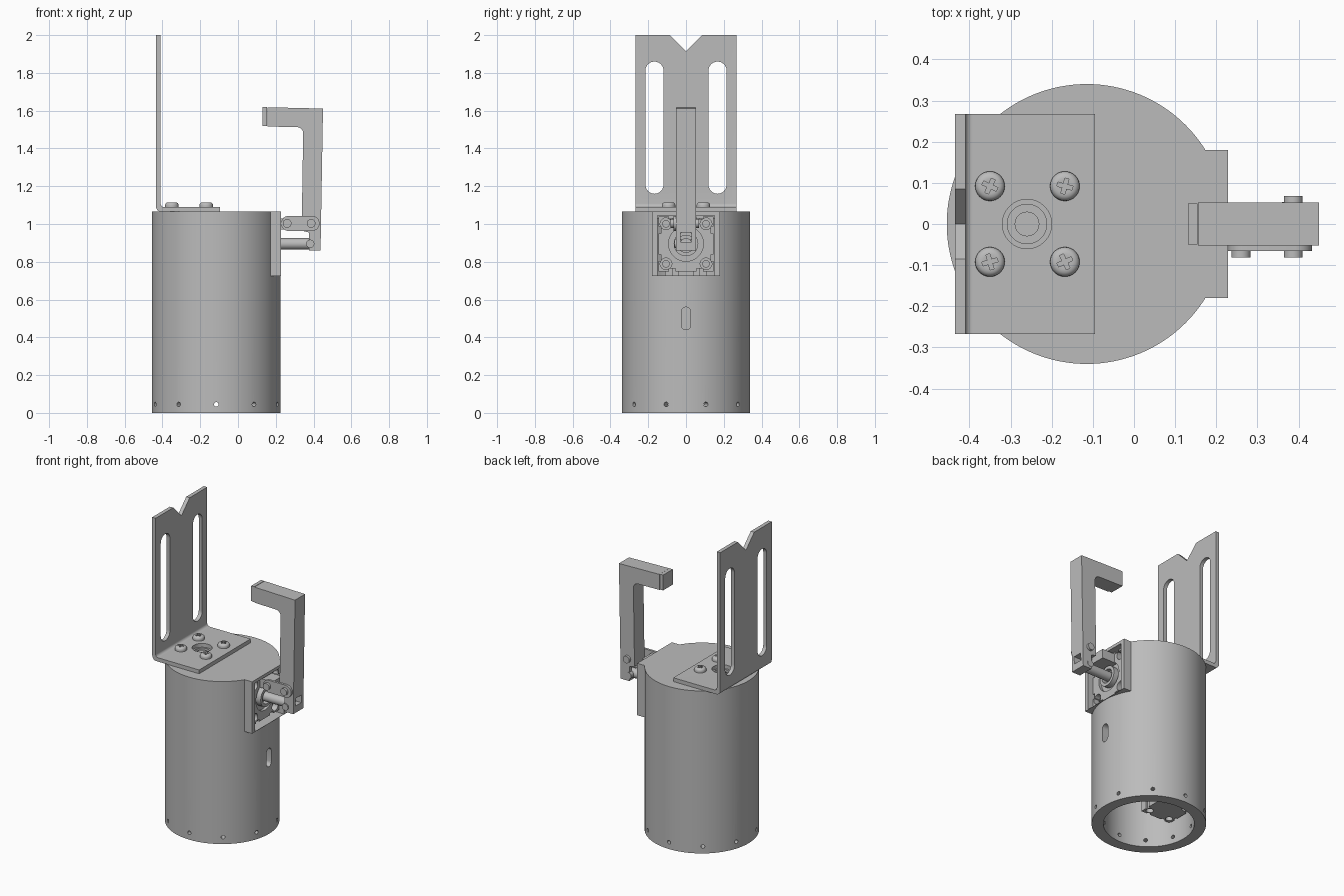
import bpy, bmesh, math
from mathutils import Vector

if "Cube" in bpy.data.objects:
    bpy.data.objects.remove(bpy.data.objects["Cube"])

grey = bpy.data.materials.new("plain grey metal")
grey.diffuse_color = (0.5, 0.5, 0.5, 1)
grey.use_nodes = True
grey.node_tree.nodes["Principled BSDF"].inputs["Base Color"].default_value = grey.diffuse_color


def finish(name, bm):
    bmesh.ops.recalc_face_normals(bm, faces=bm.faces)
    me = bpy.data.meshes.new(name)
    bm.to_mesh(me)
    bm.free()
    me.materials.append(grey)
    ob = bpy.data.objects.new(name, me)
    bpy.context.collection.objects.link(ob)
    return ob


def prism(name, pts, axis, a, b):
    """Extrude a 2D outline along an axis: x uses (y,z), y uses (x,z), z uses (x,y)."""
    bm = bmesh.new()
    place = {'x': lambda u, v: (a, u, v), 'y': lambda u, v: (u, a, v), 'z': lambda u, v: (u, v, a)}[axis]
    face = bm.faces.new([bm.verts.new(place(u, v)) for u, v in pts])
    ext = bmesh.ops.extrude_face_region(bm, geom=[face])
    step = Vector([(b - a) if k == axis else 0 for k in 'xyz'])
    bmesh.ops.translate(bm, vec=step, verts=[g for g in ext['geom'] if isinstance(g, bmesh.types.BMVert)])
    return finish(name, bm)


def box(name, x0, x1, y0, y1, z0, z1):
    return prism(name, [(x0, y0), (x1, y0), (x1, y1), (x0, y1)], 'z', z0, z1)


def rod(name, p0, p1, r, seg=32):
    p0, p1 = Vector(p0), Vector(p1)
    bm = bmesh.new()
    bmesh.ops.create_cone(bm, cap_ends=True, segments=seg, radius1=r, radius2=r, depth=(p1 - p0).length)
    bmesh.ops.rotate(bm, matrix=(p1 - p0).to_track_quat('Z', 'Y').to_matrix(), verts=bm.verts)
    bmesh.ops.translate(bm, vec=(p0 + p1) / 2, verts=bm.verts)
    return finish(name, bm)


def arc(cx, cy, r, a0, a1, n=12):
    return [(cx + r * math.cos(math.radians(a0 + (a1 - a0) * i / n)),
             cy + r * math.sin(math.radians(a0 + (a1 - a0) * i / n))) for i in range(n + 1)]


def slot(cx, z0, z1, r):
    return arc(cx, z1 - r, r, 0, 180) + arc(cx, z0 + r, r, 180, 360)


def apply(ob, mod):
    bpy.context.view_layer.objects.active = ob
    bpy.ops.object.modifier_apply(modifier=mod.name)


def combine(ob, tool, op='DIFFERENCE'):
    m = ob.modifiers.new("cut", 'BOOLEAN')
    m.operation, m.solver, m.object = op, 'EXACT', tool
    apply(ob, m)
    bpy.data.objects.remove(tool)


def grooved_square(cx, cy, h):
    """Square outline with two grooves on each side."""
    side = [(-1, -1), (-.62, -1), (-.62, -.9), (-.38, -.9), (-.38, -1),
            (.38, -1), (.38, -.9), (.62, -.9), (.62, -1)]
    pts = []
    for _ in range(4):
        pts += side
        side = [(-v, u) for u, v in side]
    return [(cx + h * u, cy + h * v) for u, v in pts]


# Tubular housing with a flat-sided boss, open below
CX = -0.115
body = rod("tube_housing", (CX, 0, 0), (CX, 0, 1.065), 0.34, 128)
combine(body, box("t", 0, 0.228, -0.18, 0.18, 0.725, 1.065), 'UNION')
combine(body, rod("t", (CX, 0, -0.1), (CX, 0, 1.03), 0.27, 96))
combine(body, box("t", 0.08, 0.4, -0.152, 0.152, 0.727, 1.045))
combine(body, rod("t", (-0.26, 0, 0.9), (-0.26, 0, 1.2), 0.048))
combine(body, prism("t", slot(0, 0.44, 0.56, 0.025), 'x', 0.1, 0.4))
for i in range(10):
    a = math.radians(36 * i - 90)
    c, s = math.cos(a), math.sin(a)
    combine(body, rod("t", (CX + 0.2 * c, 0.2 * s, 0.045), (CX + 0.4 * c, 0.4 * s, 0.045), 0.012, 16))

# Angle bracket with bend, two long slots, V notch and centre hole
L = (arc(-0.405, 1.095, 0.03, 180, 270) + [(-0.095, 1.065), (-0.095, 1.09)]
     + arc(-0.392, 1.108, 0.018, 270, 180) + [(-0.41, 2.0), (-0.435, 2.0)])
bracket = prism("angle_bracket", L, 'y', -0.267, 0.267)
for y in (-0.167, 0.167):
    combine(bracket, prism("t", slot(y, 1.16, 1.86, 0.048), 'x', -0.6, -0.2))
combine(bracket, prism("t", [(-0.105, 2.02), (0, 1.915), (0.105, 2.02)], 'x', -0.6, -0.2))
combine(bracket, rod("t", (-0.26, 0, 1), (-0.26, 0, 1.2), 0.06))

# Cross-head bracket screws
for n, (x, y) in enumerate([(-0.35, -0.092), (-0.35, 0.092), (-0.168, -0.092), (-0.168, 0.092)]):
    screw = rod("bracket_screw", (x, y, 1.06), (x, y, 1.115), 0.036)
    m = screw.modifiers.new("round", 'BEVEL')
    m.width, m.segments, m.limit_method, m.angle_limit = 0.016, 4, 'ANGLE', math.radians(60)
    apply(screw, m)
    w, l, cross = 0.005, 0.019, []
    for k in range(4):
        a = math.radians(90 * k + 15 + 50 * n)
        for u, v in ((w, -w), (l, -w), (l, w)):
            cross.append((x + u * math.cos(a) - v * math.sin(a), y + u * math.sin(a) + v * math.cos(a)))
    combine(screw, prism("t", cross, 'z', 1.1, 1.2))

# Vertical lift cylinder hanging inside the tube under the bracket
lift = prism("lift_cylinder", grooved_square(-0.26, 0, 0.11), 'z', 0.15, 1.032)
for sx in (-1, 1):
    for sy in (-1, 1):
        x, y = -0.26 + 0.075 * sx, 0.075 * sy
        combine(lift, rod("t", (x, y, 0.1), (x, y, 0.2), 0.022, 20))
rod("lift_rod", (-0.26, 0, 1.0), (-0.26, 0, 1.062), 0.03)

# Horizontal clamp cylinder in the boss, with corner holes and collar
ZC = 0.895
clamp = prism("clamp_cylinder", grooved_square(0, ZC, 0.146), 'x', -0.1, 0.195)
for sy in (-1, 1):
    for sz in (-1, 1):
        y, z = 0.106 * sy, ZC + 0.106 * sz
        combine(clamp, rod("t", (0.12, y, z), (0.3, y, z), 0.031, 24))
        rod("corner_bolt", (0.1, y, z), (0.165, y, z), 0.02, 20)
combine(clamp, rod("t", (0.175, 0, ZC), (0.3, 0, ZC), 0.092, 48))
collar = rod("rod_collar", (0.15, 0, ZC), (0.21, 0, ZC), 0.065, 40)
combine(collar, rod("t", (0.18, 0, ZC), (0.3, 0, ZC), 0.045))
rod("clamp_rod", (0.15, 0, ZC), (0.4, 0, ZC), 0.03)
box("pivot_lug", 0.15, 0.285, -0.05, 0.05, 0.97, 1.03)

# Hooked clamp arm with a rod window near its foot
arm_pts = [(0.156, 1.618), (0.45, 1.611), (0.437, 0.86), (0.375, 0.86), (0.375, 0.955), (0.337, 0.965)]
arm_pts += arc(0.312, 1.48, 0.033, 0, 90, 8) + [(0.156, 1.516)]
arm = prism("clamp_arm", arm_pts, 'y', -0.052, 0.052)
combine(arm, box("t", 0.3, 0.5, -0.03, 0.03, 0.905, 0.955))
prism("arm_tip_pad", [(0.131, 1.519), (0.154, 1.518), (0.154, 1.619), (0.131, 1.619)], 'y', -0.05, 0.05)

# Side link and pivot pins
link = arc(0.268, 1.003, 0.04, 90, 270) + arc(0.392, 1.003, 0.04, -90, 90)
prism("side_link", link, 'y', -0.066, -0.051)
rod("link_pin", (0.26, -0.082, 1.003), (0.26, 0.05, 1.003), 0.023)
rod("arm_pivot_pin", (0.387, -0.082, 1.003), (0.387, 0.068, 1.003), 0.023)
rod("rod_pin", (0.382, -0.06, ZC), (0.382, 0.054, ZC), 0.022)

# Smooth curved walls, keep edges sharp
bpy.ops.object.select_all(action='SELECT')
bpy.context.view_layer.objects.active = body
bpy.ops.object.shade_smooth_by_angle(angle=math.radians(30))
